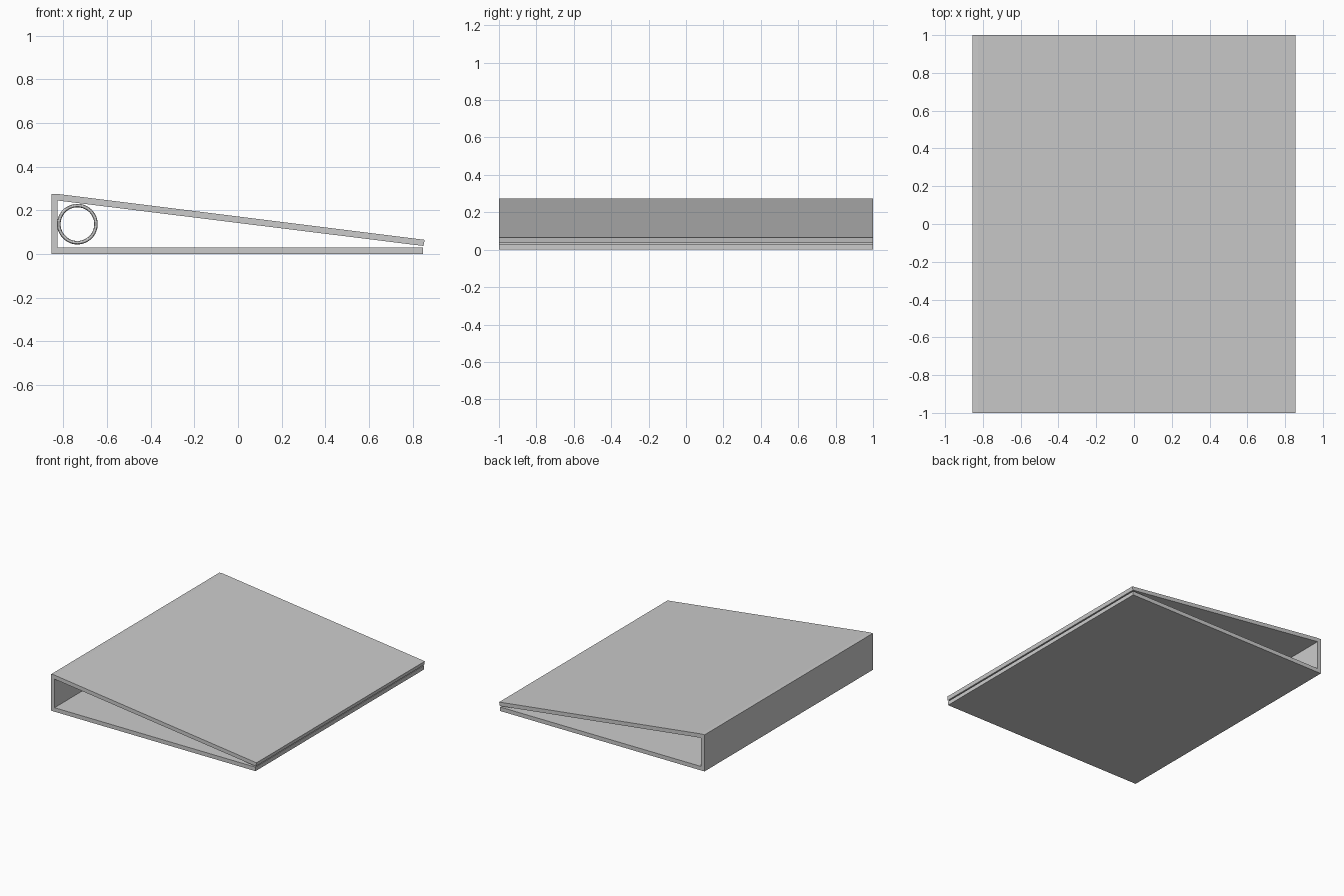
import bpy, bmesh, math

if "Cube" in bpy.data.objects:
    bpy.data.objects.remove(bpy.data.objects["Cube"])


def extrude_profile(name, points, y0, y1):
    """Extrude an x-z outline along y."""
    bm = bmesh.new()
    face = bm.faces.new([bm.verts.new((x, y0, z)) for x, z in points])
    res = bmesh.ops.extrude_face_region(bm, geom=[face])
    verts = [v for v in res["geom"] if isinstance(v, bmesh.types.BMVert)]
    bmesh.ops.translate(bm, verts=verts, vec=(0, y1 - y0, 0))
    bmesh.ops.recalc_face_normals(bm, faces=bm.faces)
    mesh = bpy.data.meshes.new(name)
    bm.to_mesh(mesh)
    bm.free()
    obj = bpy.data.objects.new(name, mesh)
    bpy.context.collection.objects.link(obj)
    return obj


# Binder cover: flat back board, spine and sloping front board in one shell
extrude_profile("binder_cover", [
    (-0.854, 0.0), (0.846, 0.0), (0.846, 0.03), (-0.826, 0.03),
    (-0.826, 0.245), (0.849, 0.037), (0.854, 0.065),
    (-0.826, 0.275), (-0.854, 0.275)], -1.0, 1.0)

# Binder rings standing against the inside of the spine
for i, y in enumerate((-0.6, 0.0, 0.6)):
    bpy.ops.mesh.primitive_torus_add(
        major_segments=48, minor_segments=12, major_radius=0.085,
        minor_radius=0.008, location=(-0.735, y, 0.137),
        rotation=(math.pi / 2, 0, 0))
    ring = bpy.context.object
    ring.name = f"binder_ring_{i + 1}"
    bpy.ops.object.shade_smooth_by_angle()
